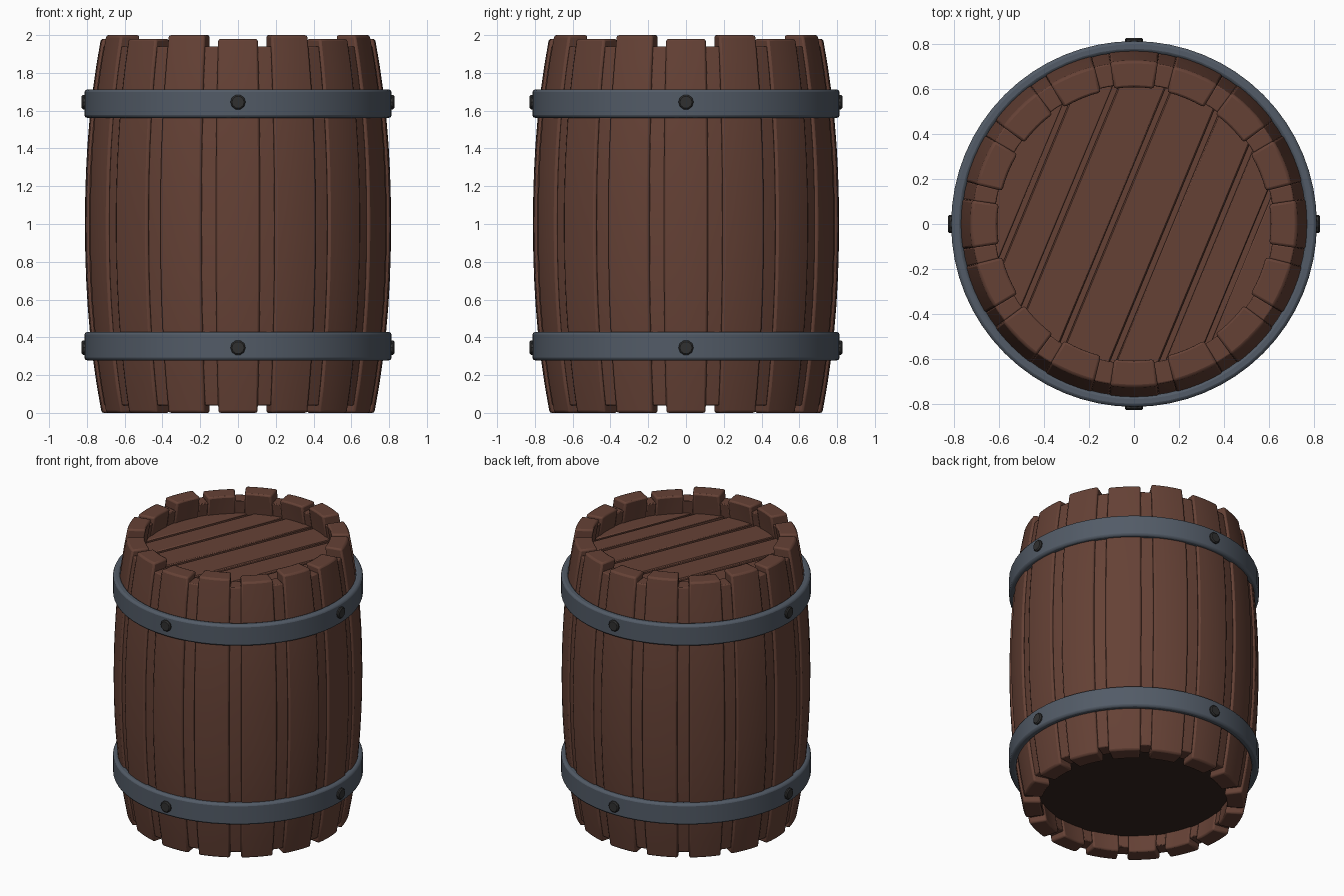
import bpy, bmesh, math
from mathutils import Vector, Matrix

if "Cube" in bpy.data.objects:
    bpy.data.objects.remove(bpy.data.objects["Cube"])


def material(name, rgb):
    m = bpy.data.materials.new(name)
    m.diffuse_color = (*rgb, 1)
    m.use_nodes = True
    m.node_tree.nodes["Principled BSDF"].inputs["Base Color"].default_value = m.diffuse_color
    return m


WOOD = material("brown_wood", (0.13, 0.053, 0.036))
DARK = material("dark_wood", (0.035, 0.018, 0.014))
IRON = material("slate_iron", (0.085, 0.105, 0.135))
BOLT = material("bolt_iron", (0.03, 0.03, 0.03))


def finish(bm, name, mat, bevel=0.0, segments=2):
    bmesh.ops.recalc_face_normals(bm, faces=bm.faces)
    me = bpy.data.meshes.new(name)
    bm.to_mesh(me)
    bm.free()
    me.materials.append(mat)
    ob = bpy.data.objects.new(name, me)
    bpy.context.collection.objects.link(ob)
    if bevel:
        mod = ob.modifiers.new("bevel", 'BEVEL')
        mod.width, mod.segments = bevel, segments
        mod.limit_method, mod.angle_limit = 'ANGLE', math.radians(40)
    bpy.context.view_layer.objects.active = ob
    ob.select_set(True)
    bpy.ops.object.shade_smooth_by_angle(angle=math.radians(30))
    ob.select_set(False)
    return ob


def outer_radius(z):
    return 0.81 - 0.088 * abs(z - 1) ** 2.2


def stave(name, centre, half, z0, z1, inset, thick, bevel, across=4, rows=14):
    """Curved board swept up the bulging barrel profile."""
    bm = bmesh.new()
    rings = []
    angles = [centre + half * (2 * i / across - 1) for i in range(across + 1)]
    for k in range(rows + 1):
        z = z0 + (z1 - z0) * k / rows
        r = outer_radius(z) - inset
        pts = [(r, a) for a in angles] + [(r - thick, a) for a in reversed(angles)]
        rings.append([bm.verts.new((q * math.cos(a), q * math.sin(a), z)) for q, a in pts])
    n = len(rings[0])
    for lo, hi in zip(rings, rings[1:]):
        for i in range(n):
            j = (i + 1) % n
            bm.faces.new((lo[i], lo[j], hi[j], hi[i]))
    bm.faces.new(rings[0])
    bm.faces.new(rings[-1])
    finish(bm, name, WOOD, bevel)


# Sixteen wide staves with narrow recessed strips between them
STEP = math.tau / 16
for i in range(16):
    top = 1.98 if i % 2 == 0 else 2.0
    stave(f"stave_{i}", i * STEP, math.radians(8.4), 0, top, 0, 0.12, 0.012)
    stave(f"filler_strip_{i}", (i + 0.5) * STEP, math.radians(3.0), 0.04, 1.94,
          0.014, 0.10, 0.006, across=2)


def disc(bm, radius, z, depth):
    bmesh.ops.create_cone(bm, cap_ends=True, segments=64, radius1=radius, radius2=radius,
                          depth=depth, matrix=Matrix.Translation((0, 0, z - depth / 2)))


# Lid: diagonal planks cut from a disc, over a backing disc showing in the grooves
ANGLE = math.radians(-22.5)
normal = Vector((math.cos(ANGLE), math.sin(ANGLE), 0))
cuts = [-0.8, -0.485, -0.31, -0.09, 0.147, 0.35, 0.505, 0.8]
for i, (a, b) in enumerate(zip(cuts, cuts[1:])):
    bm = bmesh.new()
    disc(bm, 0.66, 1.845, 0.05)
    for offset, sign in ((a + 0.012, -1), (b - 0.012, 1)):
        geom = bm.verts[:] + bm.edges[:] + bm.faces[:]
        res = bmesh.ops.bisect_plane(bm, geom=geom, plane_co=normal * offset,
                                     plane_no=normal * sign, clear_outer=True)
        edges = [e for e in res['geom_cut'] if isinstance(e, bmesh.types.BMEdge)]
        if edges:
            bmesh.ops.holes_fill(bm, edges=edges)
    finish(bm, f"lid_plank_{i}", WOOD, 0.006, 1)

bm = bmesh.new()
disc(bm, 0.66, 1.82, 0.03)
finish(bm, "lid_backing", WOOD)

# Recessed bottom
bm = bmesh.new()
disc(bm, 0.66, 0.16, 0.03)
finish(bm, "bottom_board", DARK)

# Iron hoops with four bolts each
for label, z in (("lower", 0.353), ("upper", 1.637)):
    bm = bmesh.new()
    section = [(0.765, -0.075), (0.813, -0.075), (0.813, 0.075), (0.765, 0.075)]
    loops = []
    for i in range(64):
        t = math.tau * i / 64
        loops.append([bm.verts.new((r * math.cos(t), r * math.sin(t), z + h))
                      for r, h in section])
    for i in range(64):
        p, q = loops[i], loops[(i + 1) % 64]
        for k in range(4):
            m = (k + 1) % 4
            bm.faces.new((p[k], q[k], q[m], p[m]))
    finish(bm, f"{label}_hoop", IRON, 0.014)

    for i in range(4):
        bm = bmesh.new()
        place = (Matrix.Rotation(i * math.pi / 2, 4, 'Z')
                 @ Matrix.Translation((0.811, 0, 0.345 if z < 1 else 1.645))
                 @ Matrix.Rotation(math.pi / 2, 4, 'Y'))
        bmesh.ops.create_cone(bm, cap_ends=True, segments=10, radius1=0.04, radius2=0.04,
                              depth=0.034, matrix=place)
        finish(bm, f"{label}_bolt_{i}", BOLT, 0.007, 1)
